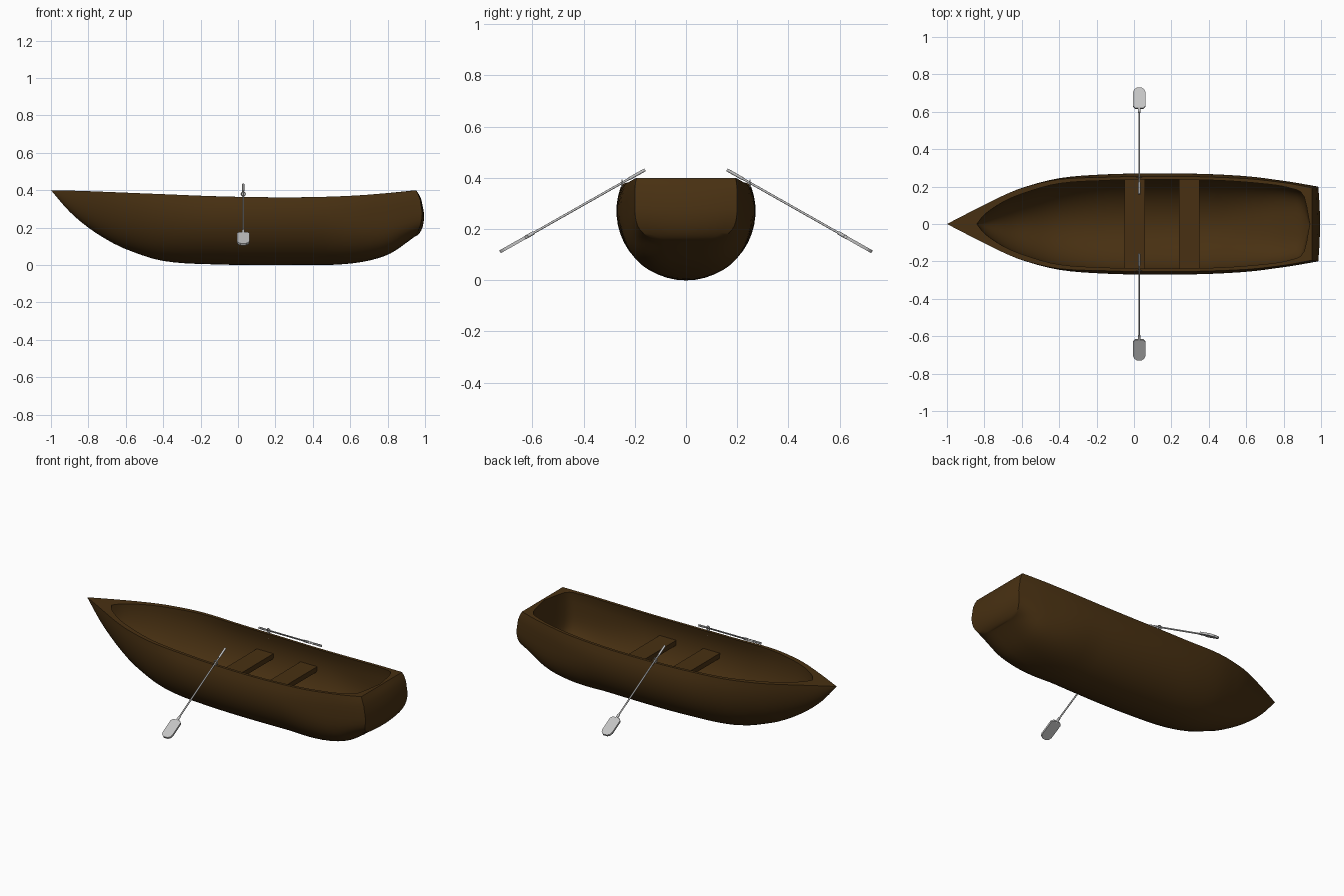
import bpy, bmesh, math
from mathutils import Matrix, Vector

if "Cube" in bpy.data.objects:
    bpy.data.objects.remove(bpy.data.objects["Cube"])


def material(name, rgb):
    m = bpy.data.materials.new(name)
    m.use_nodes = True
    m.diffuse_color = (*rgb, 1)
    m.node_tree.nodes["Principled BSDF"].inputs["Base Color"].default_value = (*rgb, 1)
    return m


WOOD = material("dark wood", (0.065, 0.03, 0.006))
GREY = material("light grey", (0.55, 0.55, 0.55))


def finish(name, bm, mat, angle=35):
    bmesh.ops.remove_doubles(bm, verts=bm.verts, dist=0.0002)
    bmesh.ops.recalc_face_normals(bm, faces=bm.faces)
    mesh = bpy.data.meshes.new(name)
    bm.to_mesh(mesh)
    bm.free()
    mesh.materials.append(mat)
    ob = bpy.data.objects.new(name, mesh)
    bpy.context.collection.objects.link(ob)
    bpy.ops.object.select_all(action='DESELECT')
    ob.select_set(True)
    bpy.context.view_layer.objects.active = ob
    bpy.ops.object.shade_smooth_by_angle(angle=math.radians(angle))
    return ob


def smooth(rows, x, col):
    """Smooth curve through one column of a table keyed by x."""
    n = len(rows)
    i = max(k for k in range(n - 1) if k == 0 or rows[k][0] <= x)

    def slope(k):
        a, b = rows[max(k - 1, 0)], rows[min(k + 1, n - 1)]
        return (b[col] - a[col]) / (b[0] - a[0])
    p, q = rows[i], rows[i + 1]
    h = q[0] - p[0]
    t = (x - p[0]) / h
    return ((2*t**3 - 3*t*t + 1) * p[col] + (t**3 - 2*t*t + t) * h * slope(i)
            + (3*t*t - 2*t**3) * q[col] + (t**3 - t*t) * h * slope(i + 1))


# Stations: x, half beam, keel height, sheer height
OUTER = [(-1, 0, .40, .40), (-.9, .052, .285, .398), (-.8, .103, .2, .395),
         (-.7, .152, .135, .391), (-.6, .193, .085, .387), (-.4, .245, .022, .379),
         (-.1, .268, .003, .367), (.3, .27, 0, .362), (.6, .256, .008, .37),
         (.8, .23, .055, .385), (.95, .2, .155, .4)]
# Stations: x, half beam, floor height
INNER = [(-.84, 0, .33), (-.8, .05, .27), (-.7, .118, .19), (-.6, .162, .13),
         (-.4, .222, .055), (-.1, .25, .025), (.4, .25, .025), (.7, .225, .05),
         (.85, .195, .1), (.91, .15, .13), (.94, 0, .16)]
STATIONS, HALF = 48, 14


def section(x, beam, low, high, stern_bulge):
    """Rounded section, from one gunwale round the keel to the other."""
    flare = min(1, (x + 1) / 0.8)
    top = math.radians(82 + 28 * flare)
    square = max(0, (x - .45) / .5)
    power = 1 - 0.45 * square
    pts = []

    def rounded(a):
        c = math.cos(a)
        return math.copysign(abs(c) ** power, c)
    for j in range(-HALF, HALF + 1):
        a = top * abs(j) / HALF
        y = math.copysign(beam * math.sin(a) ** power, j)
        z = low + (high - low) * (1 - rounded(a)) / (1 - rounded(top))
        bulge = max(0, 1 - ((z - .28) / .125) ** 2) * max(0, (x - .75) / .2)
        pts.append(Vector((x + stern_bulge * bulge, y, z)))
    return pts


def skin(bm, table, bulge):
    rings = []
    for i in range(STATIONS + 1):
        t = (1 - math.cos(math.pi * i / STATIONS)) / 2
        x = table[0][0] + (table[-1][0] - table[0][0]) * t
        pts = section(x, max(0, smooth(table, x, 1)), smooth(table, x, 2),
                      smooth(OUTER, x, 3), bulge)
        rings.append([bm.verts.new(p) for p in pts])
    for a, b in zip(rings, rings[1:]):
        for j in range(2 * HALF):
            bm.faces.new((a[j], a[j + 1], b[j + 1], b[j]))
    return rings


# Hull: outer skin, inner skin, gunwale and bulging transom
bm = bmesh.new()
outer = skin(bm, OUTER, .035)
inner = skin(bm, INNER, 0)
for i in range(STATIONS):
    for s in (0, -1):
        bm.faces.new((outer[i][s], outer[i + 1][s], inner[i + 1][s], inner[i][s]))

stern = outer[-1]
COLS = 10
grid = []
for j in range(HALF + 1):
    port, star = stern[j], stern[2 * HALF - j]
    row = [port]
    for k in range(1, COLS):
        u = k / COLS
        p = port.co.lerp(star.co, u)
        depth = math.sin(math.pi * j / HALF)
        p.x += .015 * depth * (1 - (2 * u - 1) ** 2)
        row.append(bm.verts.new(p))
    grid.append(row + [star])
for a, b in zip(grid[:-1], grid[1:]):
    for k in range(COLS):
        corners = list(dict.fromkeys((a[k], a[k + 1], b[k + 1], b[k])))
        bm.faces.new(corners)
for k in range(COLS):
    bm.faces.new((grid[0][k], grid[0][k + 1], inner[-1][0]))
finish("hull", bm, WOOD)


def box(bm, size, loc):
    m = Matrix.Translation(loc) @ Matrix.Diagonal((*size, 1))
    return bmesh.ops.create_cube(bm, size=1, matrix=m)["verts"]


def rod(bm, r, a, b, sides=12):
    a, b = Vector(a), Vector(b)
    m = Matrix.Translation((a + b) / 2) @ (b - a).to_track_quat('Z', 'Y').to_matrix().to_4x4()
    bmesh.ops.create_cone(bm, cap_ends=True, segments=sides, radius1=r, radius2=r,
                          depth=(b - a).length, matrix=m)


# Bench seats
for name, x in (("middle_seat", .005), ("rear_seat", .295)):
    bm = bmesh.new()
    box(bm, (.11, .5, .03), (x, 0, .235))
    finish(name, bm, WOOD)

# Oars and oarlocks, one pair on each side
OAR_X, LENGTH, TILT = .028, .65, math.radians(-29.5)
for side, turn in (("left", 0), ("right", math.pi)):
    place = Matrix.Translation((OAR_X, 0, 0)) @ Matrix.Rotation(turn, 4, 'Z')

    bm = bmesh.new()
    rod(bm, .0045, (0, 0, 0), (0, .56, 0))
    rod(bm, .006, (0, 0, 0), (0, .07, 0))
    rod(bm, .007, (0, .5, 0), (0, .535, 0))
    # Blade outline with rounded corners, thickened into a plate
    outline = [(.02, .525), (.033, .538), (.033, .625), (.027, .64), (.014, LENGTH)]
    outline += [(-x, y) for x, y in reversed(outline)]
    face = bm.faces.new([bm.verts.new((x, y, -.006)) for x, y in outline])
    ext = bmesh.ops.extrude_face_region(bm, geom=[face], use_keep_orig=True)
    for v in ext["geom"]:
        if isinstance(v, bmesh.types.BMVert):
            v.co.z += .012
    bm.transform(place @ Matrix.Translation((0, .16, .431)) @ Matrix.Rotation(TILT, 4, 'X'))
    finish(side + "_oar", bm, GREY)

    bm = bmesh.new()
    rod(bm, .004, (0, .25, .335), (0, .25, .37))
    # Ring around the shaft
    turns, tube, radius = 16, 6, .011
    ring = []
    for i in range(turns):
        a = 2 * math.pi * i / turns
        loop = []
        for j in range(tube):
            b = 2 * math.pi * j / tube
            r = radius + .003 * math.cos(b)
            loop.append(bm.verts.new((r * math.cos(a), .25 + .003 * math.sin(b),
                                      .38 + r * math.sin(a))))
        ring.append(loop)
    for i in range(turns):
        p, q = ring[i], ring[(i + 1) % turns]
        for j in range(tube):
            k = (j + 1) % tube
            bm.faces.new((p[j], p[k], q[k], q[j]))
    bm.transform(place)
    finish(side + "_oarlock", bm, GREY)
